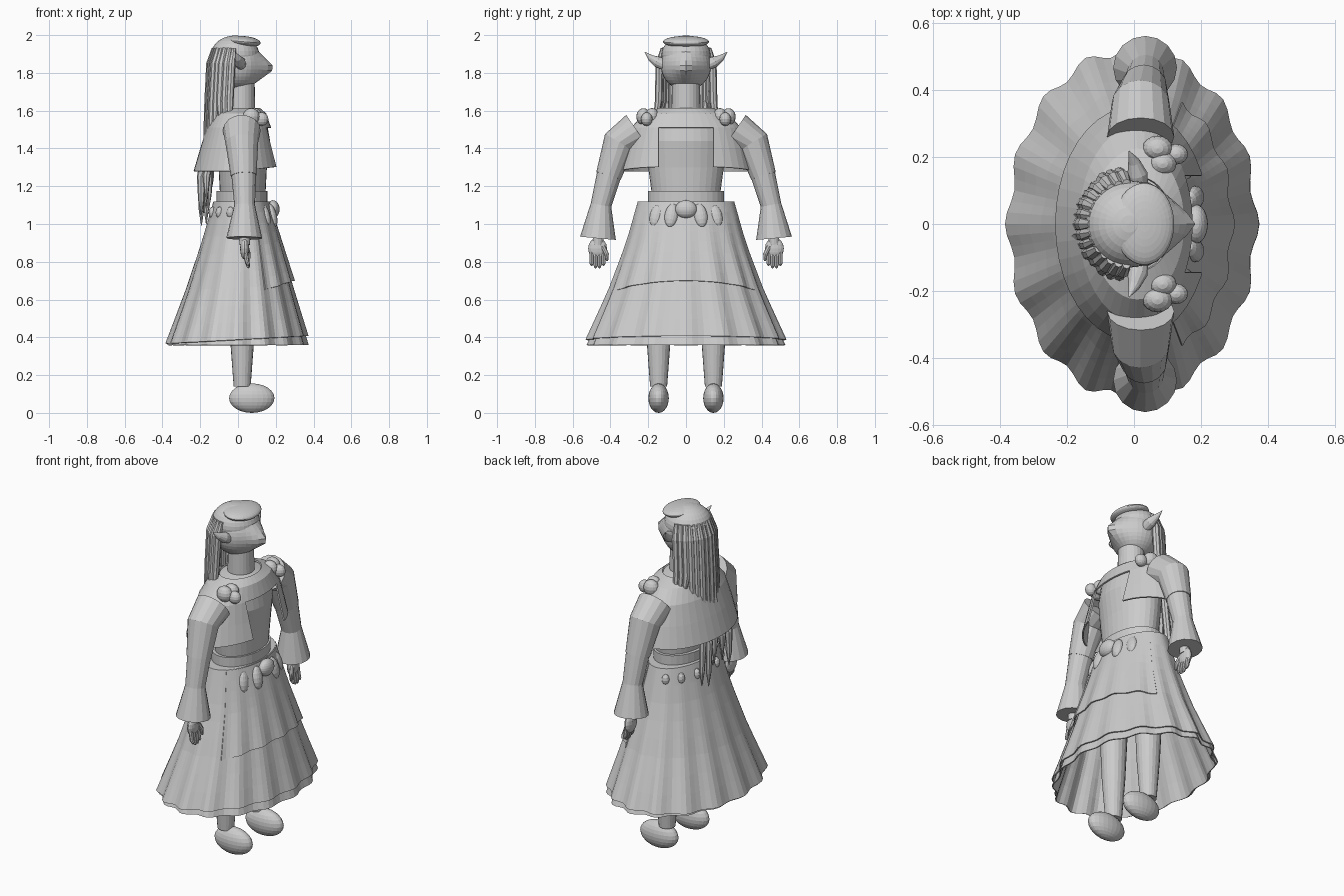
import bpy, bmesh, math, random
from mathutils import Vector

random.seed(4)
if "Cube" in bpy.data.objects:
    bpy.data.objects.remove(bpy.data.objects["Cube"])

GREY = (0.6, 0.6, 0.6, 1)
clay = bpy.data.materials.new("plain grey")
clay.use_nodes = True
clay.diffuse_color = GREY
clay.node_tree.nodes["Principled BSDF"].inputs["Base Color"].default_value = GREY


def finish(name, bm, thick=0):
    bmesh.ops.recalc_face_normals(bm, faces=bm.faces)
    mesh = bpy.data.meshes.new(name)
    bm.to_mesh(mesh)
    bm.free()
    mesh.materials.append(clay)
    ob = bpy.data.objects.new(name, mesh)
    bpy.context.collection.objects.link(ob)
    if thick:
        mod = ob.modifiers.new("cloth", "SOLIDIFY")
        mod.thickness = thick
    return ob


def skin(bm, rings, closed=True, caps=""):
    """Bridge rows of points, with optional end caps ('a' first, 'b' last)."""
    rows = [[bm.verts.new(p) for p in ring] for ring in rings]
    n = len(rows[0])
    for a, b in zip(rows, rows[1:]):
        for i in range(n if closed else n - 1):
            j = (i + 1) % n
            bm.faces.new((a[i], a[j], b[j], b[i]))
    if "a" in caps:
        bm.faces.new(rows[0])
    if "b" in caps:
        bm.faces.new(rows[-1])


def loft(name, rings, n=32, caps="ab", thick=0):
    """Stack of level ellipses: (z, centre x, radius x, radius y)."""
    bm = bmesh.new()
    turn = [math.tau * i / n for i in range(n)]
    skin(bm, [[(c + rx * math.cos(a), ry * math.sin(a), z) for a in turn]
              for z, c, rx, ry in rings], caps=caps)
    return finish(name, bm, thick)


def tube(name, path, n=16, caps="ab"):
    """Round section swept along points (x, y, z, radius)."""
    pts = [Vector(p[:3]) for p in path]
    rings = []
    for i, p in enumerate(pts):
        d = (pts[min(i + 1, len(pts) - 1)] - pts[max(i - 1, 0)]).normalized()
        u = Vector((1, 0, 0))
        u = (u - d * u.dot(d)).normalized()
        v = d.cross(u)
        rings.append([p + path[i][3] * (u * math.cos(math.tau * k / n) + v * math.sin(math.tau * k / n))
                      for k in range(n)])
    bm = bmesh.new()
    skin(bm, rings, caps=caps)
    return finish(name, bm)


def ball(name, centre, size, seg=24, rot=(0, 0, 0)):
    bm = bmesh.new()
    bmesh.ops.create_uvsphere(bm, u_segments=seg, v_segments=seg // 2, radius=1)
    for v in bm.verts:
        v.co = v.co * Vector(size)
    ob = finish(name, bm)
    ob.location, ob.rotation_euler = centre, rot
    return ob


# Skirt layers: pleated sheets that share one flare
FLARE = [(1.12, 0.015, 0.145, 0.255), (0.9, 0.015, 0.207, 0.315),
         (0.65, 0.01, 0.283, 0.405), (0.36, 0, 0.377, 0.53)]


def flare(z):
    for a, b in zip(FLARE, FLARE[1:]):
        if z >= b[0]:
            t = (a[0] - z) / (a[0] - b[0])
            return [p + (q - p) * t for p, q in zip(a, b)][1:]
    return FLARE[-1][1:]


def skirt(name, hem, scale, angles, closed, rows=8, cap=""):
    rings = []
    for r in range(rows + 1):
        ring = []
        for a in angles:
            z = 1.12 + (hem(a) - 1.12) * r / rows
            c, rx, ry = flare(z)
            k = scale(a) * (1 + 0.028 * r / rows * math.cos(16 * a))
            ring.append((c + rx * k * math.cos(a), ry * k * math.sin(a), z))
        rings.append(ring)
    bm = bmesh.new()
    skin(bm, rings, closed, cap)
    return finish(name, bm, 0.006)


around = [math.tau * i / 96 for i in range(96)]
front = [math.radians(-62 + 124 * i / 32) for i in range(33)]
skirt("under_skirt", lambda a: 0.36, lambda a: 0.965, around, True)
skirt("skirt", lambda a: 0.388 + 0.02 * math.cos(a), lambda a: 1, around, True, cap="a")
skirt("front_overskirt", lambda a: 0.65 + 0.05 * math.cos(a * 1.4),
      lambda a: 1.015 + 0.04 * math.cos(a * 1.4), front, False)

# Body
loft("waistband", [(1.11, 0.02, 0.135, 0.2), (1.175, 0.02, 0.135, 0.2)])
loft("torso", [(1.15, 0.025, 0.12, 0.18), (1.3, 0.025, 0.128, 0.2), (1.44, 0.025, 0.145, 0.205),
               (1.55, 0.02, 0.13, 0.2), (1.6, 0.02, 0.11, 0.15), (1.615, 0.02, 0.075, 0.08)])
loft("neck", [(1.55, 0.02, 0.072, 0.078), (1.76, 0.02, 0.068, 0.074)], 24)

# Cape with a square opening cut in its front
cape = loft("shoulder_cape", [(1.615, 0.015, 0.1, 0.14), (1.585, 0.01, 0.14, 0.225),
                              (1.51, 0.005, 0.17, 0.29), (1.4, 0, 0.2, 0.322),
                              (1.28, -0.005, 0.23, 0.348)], 40, "")
bm = bmesh.new()
bm.from_mesh(cape.data)
for co, no in (((0, 0.145, 0), (0, 1, 0)), ((0, -0.145, 0), (0, 1, 0))):
    bmesh.ops.bisect_plane(bm, geom=bm.verts[:] + bm.edges[:] + bm.faces[:], plane_co=co, plane_no=no)
gap = []
for f in bm.faces:
    m = f.calc_center_median()
    if m.x > 0 and abs(m.y) < 0.145 and m.z < 1.51:
        gap.append(f)
bmesh.ops.delete(bm, geom=gap, context="FACES")
for v in bm.verts:
    if v.co.z < 1.3:
        v.co.z += 0.025 * max(0, v.co.x / 0.22)
bm.to_mesh(cape.data)
bm.free()
cape.modifiers.new("cloth", "SOLIDIFY").thickness = 0.008

# Head: a ball drawn out to a cone at the nose
bm = bmesh.new()
bmesh.ops.create_uvsphere(bm, u_segments=32, v_segments=20, radius=0.133)
nose = Vector((1, 0, -0.08)).normalized()
limit = math.acos(0.65)
for v in bm.verts:
    phi = v.co.angle(nose)
    if phi < limit:
        v.co /= math.cos(limit - phi)
finish("head", bm).location = (-0.005, 0, 1.84)
ball("hair_cap", (-0.015, 0, 1.895), (0.128, 0.13, 0.103), 32)
ball("fringe", (0.03, 0, 1.965), (0.09, 0.122, 0.03), 32, (0, 0.08, 0))

# Hair locks: long outer ones, tucked under the cape, tapering to points
for i in range(15):
    a = math.radians(96 + 168 * i / 14)
    c, s = math.cos(a), math.sin(a)
    end = random.uniform(0.96, 1.14) if abs(s) < 0.85 else random.uniform(1.42, 1.52)
    low = -0.17 + random.uniform(-0.03, 0.03)
    top = Vector((-0.01 + 0.115 * c, 0.122 * s, 1.93))
    w = random.uniform(0.019, 0.024)
    drift = -0.03 if end < 1.2 else 0
    mid_x = -0.03 + 0.125 * c
    last_x = low if end < 1.2 else mid_x
    path = [(*top, w * 0.6), (-0.02 + 0.125 * c, 0.142 * s, 1.85, w),
            (mid_x, 0.146 * s, 1.65, w), (mid_x - 0.005, 0.145 * s, 1.48, w)]
    if end < 1.2:
        path += [(low, 0.15 * s + drift, 1.25, w)]
    path += [(last_x, 0.16 * s + drift, end + 0.08, w * 0.7), (last_x, 0.16 * s + drift, end, 0.002)]
    if end > 1.2:
        path.pop(3)
    tube("hair_lock", path, 8)

# Belt ornaments: a large clasp, hanging drops and half-sunk beads behind
ball("clasp", (0.185, 0, 1.078), (0.035, 0.058, 0.048))
for s in (-1, 1):
    ball("drop_inner", (0.18, 0.077 * s, 1.045), (0.025, 0.036, 0.065), 16, (0.15 * s, -0.25, 0))
    ball("drop_outer", (0.145, 0.155 * s, 1.045), (0.025, 0.036, 0.065), 16, (0.25 * s, -0.25, 0))
    for a in (110, 135, 160):
        a = math.radians(a)
        ball("bead", (0.015 + 0.158 * math.cos(a), 0.262 * s * math.sin(a), 1.06), (0.022, 0.022, 0.032), 12)

# Paired parts
for s, side in ((1, "left"), (-1, "right")):
    # ears
    tube(side + "_ear", [(0.015, 0.11 * s, 1.84, 0.028), (0.01, 0.15 * s, 1.858, 0.03),
                         (0, 0.185 * s, 1.878, 0.018), (-0.015, 0.218 * s, 1.91, 0.001)], 12)
    # shoulder flowers
    for x, y, z, r in ((0.07, 0.225, 1.568, 0.045), (0.085, 0.18, 1.572, 0.042), (0.125, 0.208, 1.555, 0.036)):
        ball(side + "_shoulder_flower", (x, y * s, z), (r, r * 0.85, r), 16)
    # sleeves
    tube(side + "_upper_sleeve", [(0.02, 0.26 * s, 1.495, 0.1), (0.02, 0.355 * s, 1.43, 0.087),
                                  (0.03, 0.41 * s, 1.255, 0.068)], 16)
    tube(side + "_lower_sleeve", [(0.03, 0.405 * s, 1.27, 0.066), (0.035, 0.45 * s, 1.1, 0.055),
                                  (0.033, 0.466 * s, 0.925, 0.095)], 16)
    # hands
    tube(side + "_wrist", [(0.035, 0.46 * s, 1.0, 0.03), (0.035, 0.467 * s, 0.89, 0.028)], 12)
    ball(side + "_palm", (0.035, 0.468 * s, 0.87), (0.024, 0.05, 0.058), 16)
    for k in range(4):
        y = (0.437 + 0.021 * k) * s
        drop = 0.012 * abs(k - 1.5)
        tube(side + "_finger", [(0.04, y, 0.85, 0.012), (0.048, y, 0.8, 0.012),
                                (0.055, y, 0.768 + drop, 0.009), (0.057, y, 0.76 + drop, 0.003)], 8)
    tube(side + "_thumb", [(0.045, 0.44 * s, 0.88, 0.013), (0.055, 0.42 * s, 0.84, 0.012),
                           (0.058, 0.418 * s, 0.805, 0.006)], 8)
    # legs and shoes
    tube(side + "_leg", [(0.02, 0.145 * s, 0.9, 0.085), (0.022, 0.145 * s, 0.38, 0.063),
                         (0.022, 0.145 * s, 0.14, 0.045)], 20)
    ball(side + "_shoe", (0.073, 0.145 * s, 0.078), (0.12, 0.054, 0.078), 24)
